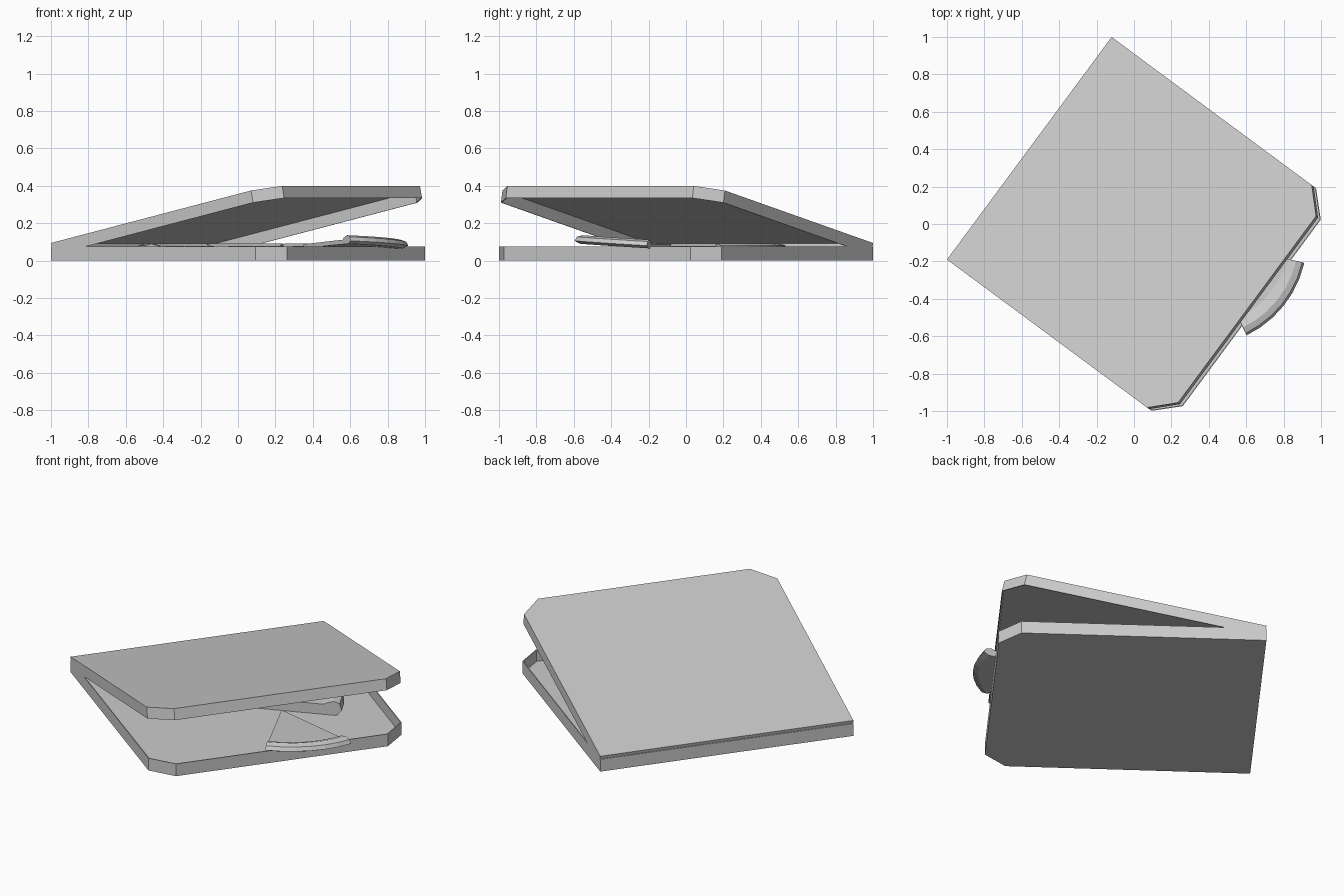
import bpy, bmesh, math
from mathutils import Matrix, Vector

if "Cube" in bpy.data.objects:
    bpy.data.objects.remove(bpy.data.objects["Cube"])

S, CH, H = 1.48, 0.12, 0.07          # box side, corner chamfer, tray depth
HINGE = Vector((-1.0, -0.19, 0))
YAW = math.radians(-36.5)            # local +x points away from the hinge, +y along it
TILT = math.radians(-11.9)


def make(name, bm, matrix):
    bmesh.ops.recalc_face_normals(bm, faces=bm.faces)
    me = bpy.data.meshes.new(name)
    bm.to_mesh(me)
    bm.free()
    ob = bpy.data.objects.new(name, me)
    bpy.context.collection.objects.link(ob)
    ob.matrix_world = matrix
    return ob


def tray(name, z_panel, z_rim, matrix):
    """Square panel with two chamfered front corners and a thin wall all round."""
    pts = [(0, 0), (S - CH, 0), (S, CH), (S, S - CH), (S - CH, S), (0, S)]
    bm = bmesh.new()
    panel = [bm.verts.new((x, y, z_panel)) for x, y in pts]
    rim = [bm.verts.new((x, y, z_rim)) for x, y in pts]
    bm.faces.new(panel)
    for i in range(6):
        j = (i + 1) % 6
        bm.faces.new((panel[i], panel[j], rim[j], rim[i]))
    ob = make(name, bm, matrix)
    # make the wall thickness grow inwards
    centre = Vector((S / 2, S / 2, (z_panel + z_rim) / 2))
    p = ob.data.polygons[0]
    outward = p.normal.dot(p.center - centre) > 0
    mod = ob.modifiers.new("card", 'SOLIDIFY')
    mod.thickness = 0.006
    mod.offset = -1 if outward else 1
    return ob


def wedge(name, radius, a0, a1, steps, base, matrix):
    """Pizza wedge: a flat topping area with a raised crust, swept about its tip."""
    R = radius
    prof = [(0, 0), (R - .03, 0), (R, base * .5), (R - .012, base + .008),
            (R - .045, base + .018), (R - .085, base + .006),
            (R - .10, base - .004), (0, base - .006)]
    bm = bmesh.new()
    low, top = bm.verts.new((0, 0, 0)), bm.verts.new((0, 0, prof[-1][1]))
    rings = []
    for k in range(steps + 1):
        a = math.radians(a0 + (a1 - a0) * k / steps)
        mid = [bm.verts.new((r * math.cos(a), r * math.sin(a), z)) for r, z in prof[1:-1]]
        rings.append([low] + mid + [top])
    for p, q in zip(rings, rings[1:]):
        for i in range(len(prof) - 1):
            quad = [p[i], q[i], q[i + 1], p[i + 1]]
            bm.faces.new(list(dict.fromkeys(quad)))
    bm.faces.new(rings[0])
    bm.faces.new(rings[-1][::-1])
    return make(name, bm, matrix)


def topping(name, parent_matrix, r, deg, z):
    a = math.radians(deg)
    bm = bmesh.new()
    bmesh.ops.create_cone(bm, cap_ends=True, segments=10, radius1=.06, radius2=.052, depth=.012)
    make(name, bm, parent_matrix @ Matrix.Translation((r * math.cos(a), r * math.sin(a), z)))


# Box base and tilted lid, sharing the hinge edge
yaw = Matrix.Rotation(YAW, 4, 'Z')
tray("box_base", 0, 0.075, Matrix.Translation(HINGE) @ yaw)
tray("box_lid", 0, -H + .004,
     Matrix.Translation(HINGE + Vector((0, 0, .094))) @ yaw @ Matrix.Rotation(TILT, 4, 'Y'))

# Remaining pizza in the back half of the box: four slices
pizza = Matrix.Translation((.035, -.035, .007))
for k in range(4):
    a = 22 + 45 * k
    wedge(f"pizza_slice_{k + 1}", .58, a + .6, a + 44.4, 5, .066, pizza)
    topping(f"topping_{k + 1}_outer", pizza, .38, a + 14, .066)
    topping(f"topping_{k + 1}_inner", pizza, .27, a + 31, .066)

# Loose slice pulled out over the front rim
loose = (Matrix.Translation((.35, -.08, .066)) @ Matrix.Rotation(math.radians(-38.5), 4, 'Z')
         @ Matrix.Rotation(math.radians(-1.4), 4, 'Y') @ Matrix.Rotation(math.radians(-3), 4, 'X'))
wedge("loose_slice", .575, -25.5, 25.5, 6, .028, loose)
